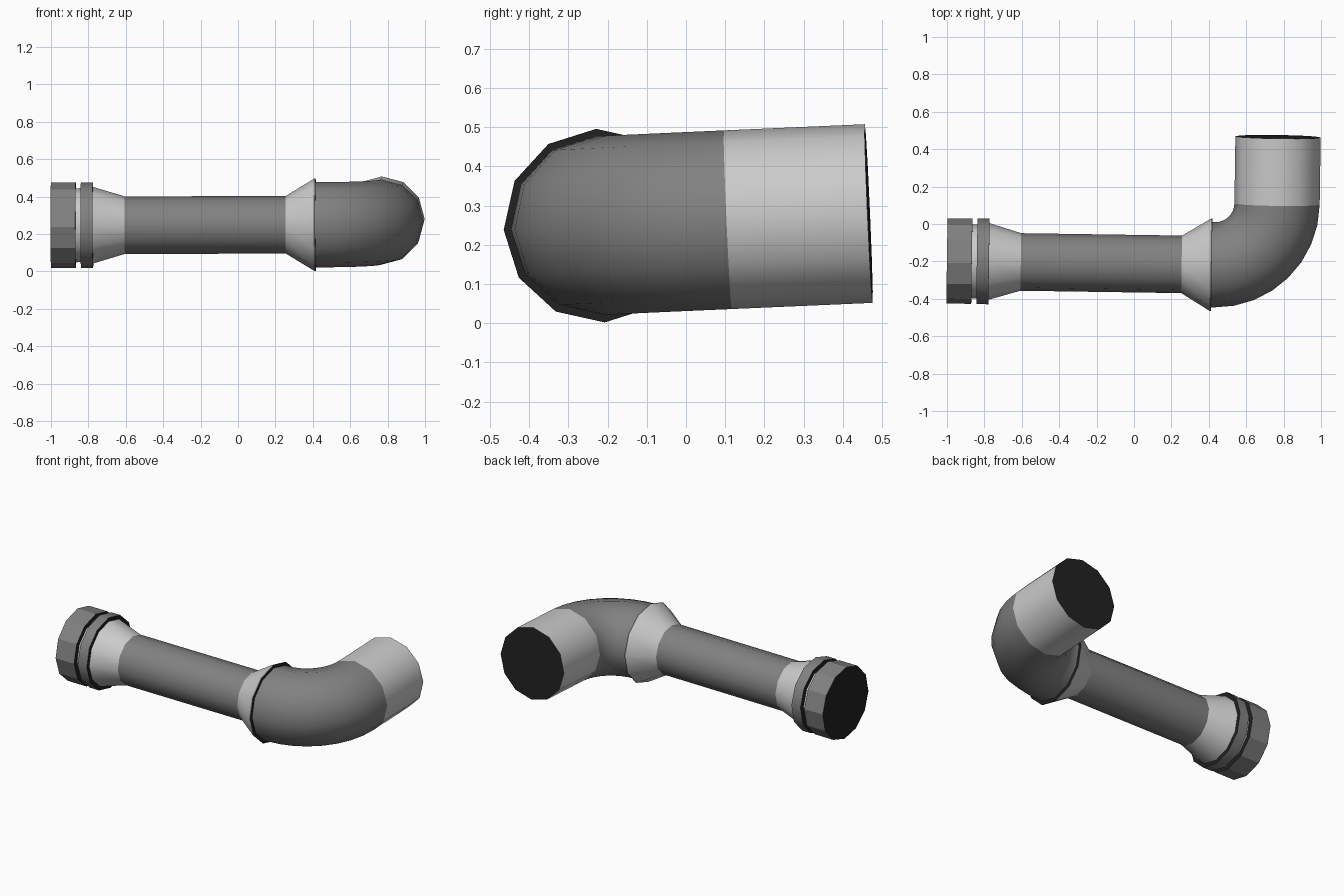
import bpy, math
from mathutils import Matrix, Vector

if "Cube" in bpy.data.objects:
    bpy.data.objects.remove(bpy.data.objects["Cube"])

SIDES = 12
# slight overall tilt of the whole assembly
PLACE = (Matrix.Translation((0, -0.212, 0.248))
         @ Matrix.Rotation(math.radians(-0.15), 4, 'Y')
         @ Matrix.Rotation(math.radians(2.5), 4, 'X')
         @ Matrix.Rotation(math.radians(-0.85), 4, 'Z'))


def material(name, v):
    m = bpy.data.materials.new(name)
    m.diffuse_color = (v, v, v, 1)
    m.use_nodes = True
    m.node_tree.nodes["Principled BSDF"].inputs["Base Color"].default_value = m.diffuse_color
    return m


LIGHT = material("light_grey", 0.6)
MID = material("mid_grey", 0.22)
DARK = material("dark_grey", 0.015)


def sweep(name, stations, mat, smooth=True, cap_start=False, cap_end=False):
    """Skin 12-sided rings; each station is (x, y, heading, radius)."""
    verts, faces, dark = [], [], []
    for x, y, h, r in stations:
        side = Vector((-math.sin(h), math.cos(h), 0))
        for i in range(SIDES):
            a = math.tau * i / SIDES
            verts.append(Vector((x, y, 0)) + side * (r * math.cos(a))
                         + Vector((0, 0, r * math.sin(a))))
    for k in range(len(stations) - 1):
        # rings at the same place form an end face, which is dark
        flat_end = stations[k][:2] == stations[k + 1][:2]
        for i in range(SIDES):
            j = (i + 1) % SIDES
            a, b = k * SIDES, (k + 1) * SIDES
            faces.append((a + i, a + j, b + j, b + i))
            dark.append(flat_end)
    if cap_start:
        faces.append(tuple(reversed(range(SIDES))))
        dark.append(True)
    if cap_end:
        n = len(verts)
        faces.append(tuple(range(n - SIDES, n)))
        dark.append(True)
    me = bpy.data.meshes.new(name)
    me.from_pydata([PLACE @ v for v in verts], [], faces)
    me.materials.append(mat)
    me.materials.append(DARK)
    for p, d in zip(me.polygons, dark):
        p.material_index = int(d)
    ob = bpy.data.objects.new(name, me)
    bpy.context.collection.objects.link(ob)
    if smooth:
        bpy.ops.object.select_all(action='DESELECT')
        ob.select_set(True)
        bpy.context.view_layer.objects.active = ob
        bpy.ops.object.shade_smooth_by_angle(angle=math.radians(40))
    return ob


def straight(name, profile, mat, **kw):
    return sweep(name, [(x, 0, 0, r) for x, r in profile], mat, **kw)


# coupling end
straight("end_nut", [(-1, .228), (-.867, .228), (-.867, .198)], MID,
         smooth=False, cap_start=True)
straight("neck", [(-.867, .198), (-.84, .198)], LIGHT)
straight("collar_ring", [(-.84, .198), (-.84, .229), (-.775, .229), (-.775, .205)], MID)

# straight pipe with a cone at each end
straight("small_cone", [(-.775, .205), (-.605, .154)], LIGHT)
straight("pipe", [(-.605, .154), (.255, .154)], MID)
straight("large_cone", [(.255, .154), (.408, .247)], LIGHT)
straight("flange", [(.408, .247), (.416, .247), (.416, .228)], MID)

# elbow and outlet
BEND, X0, R = 0.33, 0.43, 0.228
arc = [(X0 + BEND * math.sin(h), BEND * (1 - math.cos(h)), h, R)
       for h in (math.pi / 2 * i / 8 for i in range(9))]
sweep("elbow", [(.416, 0, 0, R)] + arc, MID)
sweep("outlet", [arc[-1], (X0 + BEND, .69, math.pi / 2, R)], LIGHT, cap_end=True)
